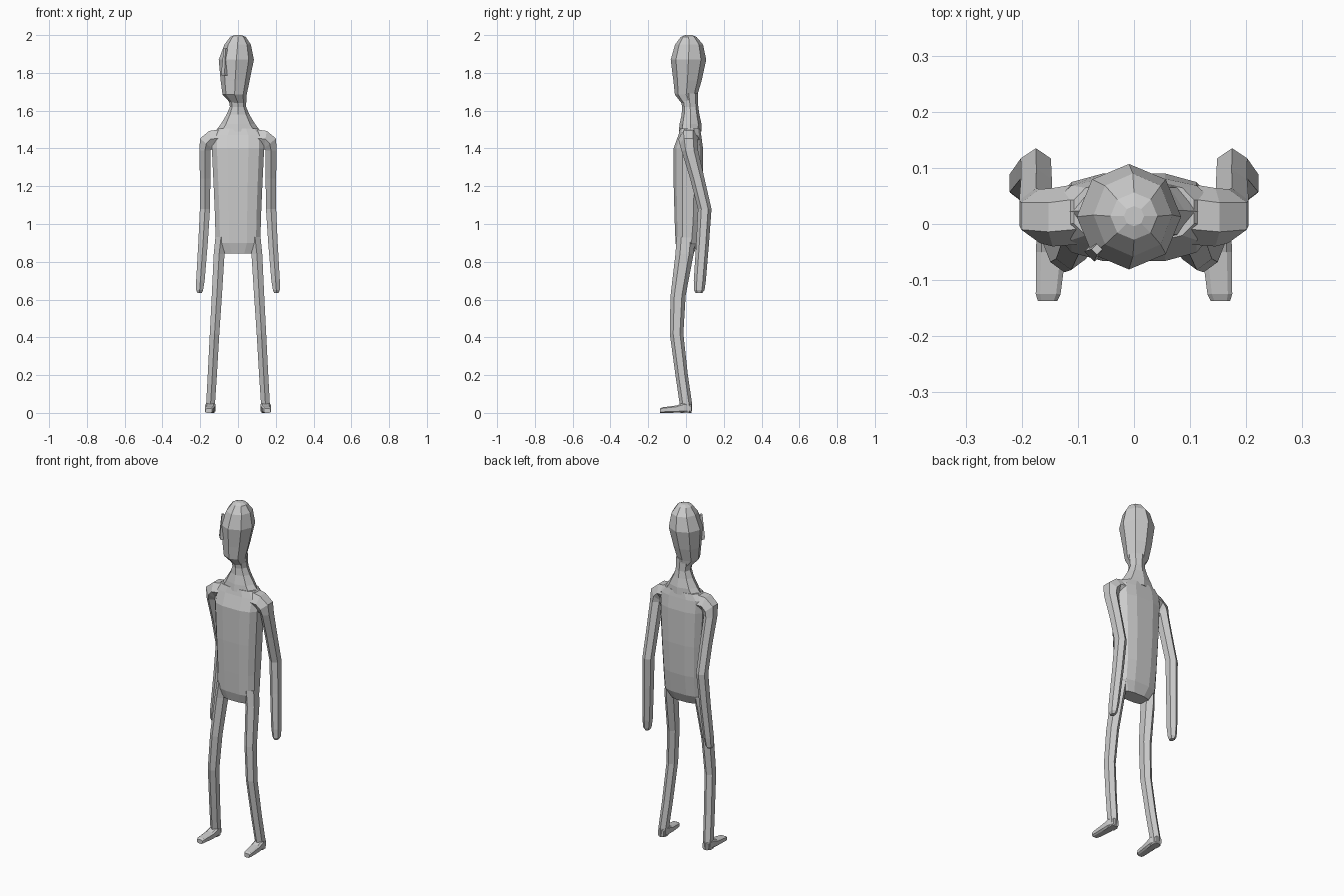
import bpy, bmesh
from math import sin, cos, pi, radians
from mathutils import Vector


def loft(name, rings, sides, phase=0.0, mirror=False, power=1.0):
    """Skin closed rings; each ring = (centre, u half-axis, v half-axis)."""
    bm = bmesh.new()
    loops = []
    for c, u, v in rings:
        loop = []
        for i in range(sides):
            a = phase + 2 * pi * i / sides
            ca, sa = cos(a), sin(a)
            ca = abs(ca) ** power * (1 if ca > 0 else -1)
            sa = abs(sa) ** power * (1 if sa > 0 else -1)
            loop.append(bm.verts.new(Vector(c) + ca * Vector(u) + sa * Vector(v)))
        loops.append(loop)
    for a, b in zip(loops, loops[1:]):
        for i in range(sides):
            j = (i + 1) % sides
            bm.faces.new((a[i], a[j], b[j], b[i]))
    bm.faces.new(loops[0][::-1])
    bm.faces.new(loops[-1])
    bmesh.ops.recalc_face_normals(bm, faces=bm.faces)
    me = bpy.data.meshes.new(name)
    bm.to_mesh(me)
    bm.free()
    ob = bpy.data.objects.new(name, me)
    bpy.context.collection.objects.link(ob)
    if mirror:
        m = ob.modifiers.new("mirror", 'MIRROR')
        m.use_mirror_merge = False
    return ob


def flat(x, y, z, rx, ry, tilt=0):
    """Ring around z, optionally tilted so its outer side lifts."""
    t = radians(tilt)
    return ((x, y, z), (rx * cos(t), 0, rx * sin(t)), (0, ry, 0))


# torso with sloping chest top
loft("torso", [flat(0, y, z, rx, ry) for z, y, rx, ry in (
    (0.845, 0.0, 0.085, 0.042), (0.90, 0.005, 0.122, 0.062),
    (1.02, 0.01, 0.124, 0.072), (1.20, 0.012, 0.132, 0.079),
    (1.40, 0.012, 0.142, 0.08), (1.47, 0.02, 0.142, 0.062),
    (1.505, 0.022, 0.11, 0.054))], 12, pi / 12, power=0.7)

# neck
loft("neck", [flat(x, y, z, rx, ry) for x, y, z, rx, ry in (
    (0, 0.022, 1.49, 0.12, 0.06), (0, 0.024, 1.53, 0.09, 0.058),
    (0, 0.024, 1.58, 0.06, 0.047), (0, 0.022, 1.62, 0.043, 0.043),
    (-0.005, 0.015, 1.69, 0.05, 0.048))], 8)

# head, turned slightly to one side
loft("head", [flat(*r) for r in (
    (0.0, 0.018, 1.64, 0.04, 0.042), (-0.018, 0.001, 1.685, 0.064, 0.06),
    (-0.015, 0.008, 1.76, 0.077, 0.075), (-0.009, 0.013, 1.87, 0.093, 0.094),
    (-0.002, 0.016, 1.95, 0.07, 0.074), (0.0, 0.014, 1.99, 0.042, 0.042),
    (0.0, 0.014, 2.0, 0.018, 0.018))], 8)

# nose ridge
loft("nose", [flat(-0.068, -0.047, 1.785, 0.018, 0.018),
              flat(-0.071, -0.049, 1.80, 0.018, 0.018),
              flat(-0.066, -0.045, 1.93, 0.010, 0.010)], 4)

# shoulders and arms, bent back at the elbow
loft("arm", [flat(*r) for r in (
    (0.08, 0.02, 1.455, 0.055, 0.055, 90), (0.145, 0.012, 1.45, 0.050, 0.052, 80),
    (0.168, 0.014, 1.425, 0.050, 0.048, 40), (0.175, 0.02, 1.39, 0.034, 0.044, 0),
    (0.174, 0.06, 1.24, 0.032, 0.038, 0), (0.175, 0.099, 1.08, 0.031, 0.036, 0),
    (0.185, 0.088, 0.90, 0.029, 0.034, 0), (0.199, 0.073, 0.70, 0.026, 0.032, 0),
    (0.203, 0.070, 0.65, 0.021, 0.028, 0), (0.203, 0.068, 0.635, 0.014, 0.018, 0))],
    6, pi / 6, mirror=True)

# legs
loft("leg", [flat(*r) for r in (
    (0.09, 0.0, 0.93, 0.034, 0.05), (0.10, -0.008, 0.84, 0.033, 0.048),
    (0.112, -0.042, 0.62, 0.031, 0.040), (0.124, -0.050, 0.42, 0.029, 0.036),
    (0.136, -0.023, 0.20, 0.028, 0.033), (0.145, -0.001, 0.05, 0.027, 0.033),
    (0.146, 0.0, 0.0, 0.025, 0.030))],
    6, pi / 6, mirror=True)

# feet, lofted from heel to toe
loft("foot", [((x, y, h), (w, 0, 0), (0, 0, h)) for x, y, h, w in (
    (0.146, 0.028, 0.022, 0.018), (0.146, -0.01, 0.028, 0.028),
    (0.148, -0.05, 0.020, 0.028), (0.153, -0.125, 0.015, 0.023),
    (0.154, -0.137, 0.012, 0.018))], 8, pi / 8, mirror=True, power=0.5)
